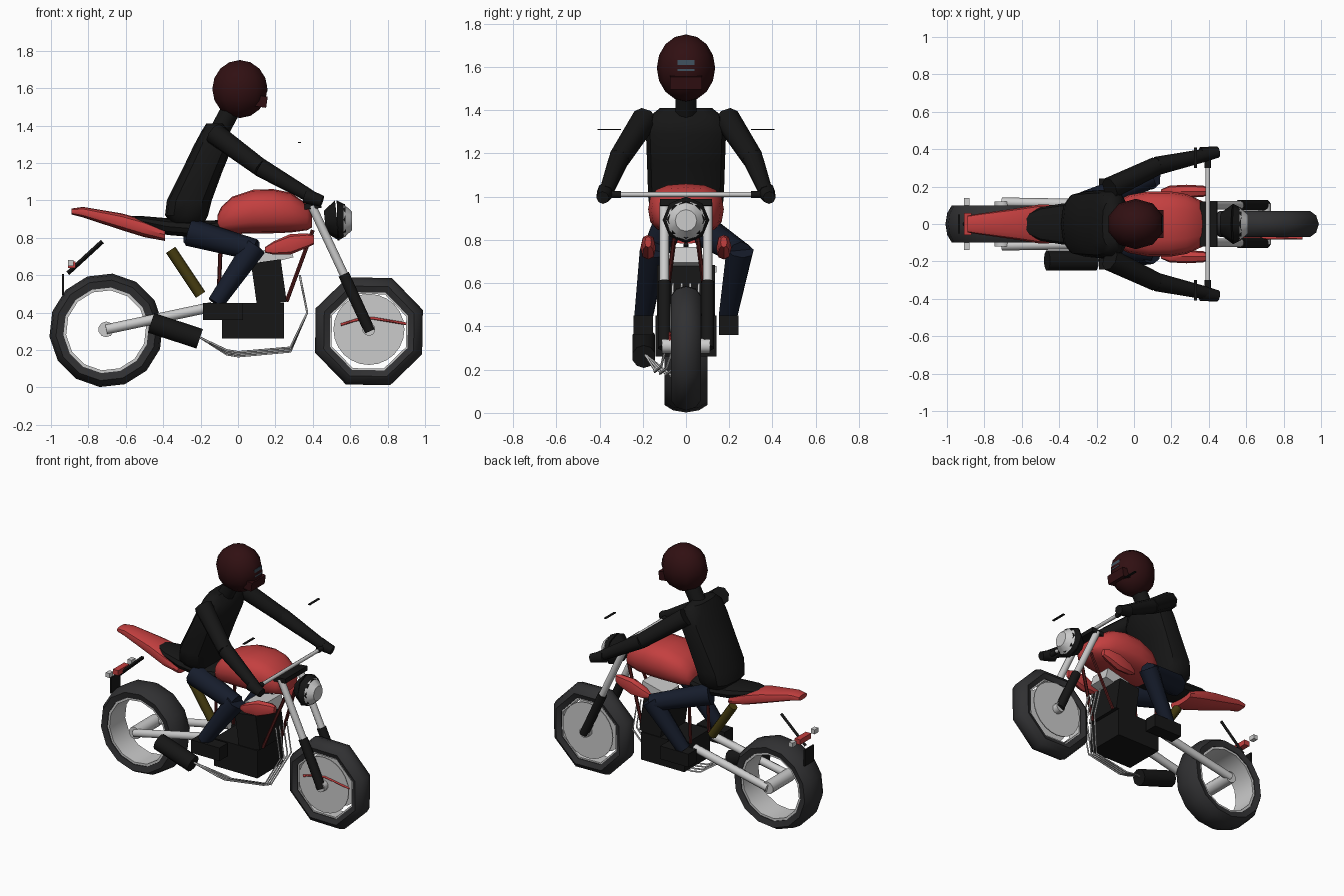
import bpy, bmesh
from math import sin, cos, pi, radians, copysign
from mathutils import Vector, Matrix


def material(name, rgb):
    m = bpy.data.materials.new(name)
    m.diffuse_color = (*rgb, 1)
    return m


RED = material("red_paint", (0.55, 0.05, 0.05))
BLACK = material("black", (0.008, 0.008, 0.008))
RUBBER = material("rubber", (0.03, 0.03, 0.032))
NAVY = material("navy", (0.008, 0.012, 0.025))
MAROON = material("maroon", (0.03, 0.005, 0.006))
FRAME = material("frame_red", (0.08, 0.01, 0.01))
OLIVE = material("spring", (0.06, 0.045, 0.005))
GLASS = material("visor_tint", (0.05, 0.08, 0.11))


def finish(name, bm, mat=None, angle=40):
    bmesh.ops.recalc_face_normals(bm, faces=bm.faces)
    me = bpy.data.meshes.new(name)
    bm.to_mesh(me)
    bm.free()
    ob = bpy.data.objects.new(name, me)
    bpy.context.collection.objects.link(ob)
    if mat:
        me.materials.append(mat)
    if angle:
        bpy.ops.object.select_all(action='DESELECT')
        ob.select_set(True)
        bpy.context.view_layer.objects.active = ob
        bpy.ops.object.shade_smooth_by_angle(angle=radians(angle))
    return ob


def skin(bm, rings, closed=False, caps=True):
    n = len(rings[0])
    rows = [[bm.verts.new(p) for p in r] for r in rings]
    for k in range(len(rows) if closed else len(rows) - 1):
        a, b = rows[k], rows[(k + 1) % len(rows)]
        for i in range(n):
            j = (i + 1) % n
            bm.faces.new((a[i], a[j], b[j], b[i]))
    if caps and not closed:
        bm.faces.new(rows[0])
        bm.faces.new(rows[-1])


def loft(name, rings, mat, axis='X', n=12, p=0.8, y=0):
    """Rounded sections; ring = (station, centre, half height, half width)."""
    def pt(s, c, h, w, a):
        u = copysign(abs(cos(a)) ** p, cos(a)) * h + c
        v = copysign(abs(sin(a)) ** p, sin(a)) * w + y
        return (s, v, u) if axis == 'X' else (u, v, s)
    bm = bmesh.new()
    skin(bm, [[pt(*r, 2 * pi * i / n) for i in range(n)] for r in rings])
    return finish(name, bm, mat)


def rod(name, a, b, r1, r2=None, mat=None, n=10):
    a, b = Vector(a), Vector(b)
    d = b - a
    m = Matrix.Translation((a + b) / 2) @ d.to_track_quat('Z', 'Y').to_matrix().to_4x4()
    bm = bmesh.new()
    bmesh.ops.create_cone(bm, cap_ends=True, segments=n, radius1=r1,
                          radius2=r1 if r2 is None else r2, depth=d.length, matrix=m)
    return finish(name, bm, mat, 46)


def box(name, c, size, mat=None, tilt=0):
    bm = bmesh.new()
    m = Matrix.Translation(c) @ Matrix.Rotation(radians(tilt), 4, 'Y') @ Matrix.Diagonal((*size, 1))
    bmesh.ops.create_cube(bm, size=1, matrix=m)
    return finish(name, bm, mat, 0)


def wheel(name, cx, cz, profile, n, off, mat=None):
    """Spin a (radius, y) loop about the axle."""
    bm = bmesh.new()
    skin(bm, [[(cx + r * cos(a), y, cz + r * sin(a)) for r, y in profile]
              for a in (2 * pi * (i + off) / n for i in range(n))], closed=True)
    return finish(name, bm, mat, 46)


def tube(name, pts, r, mat=None):
    cu = bpy.data.curves.new(name, 'CURVE')
    cu.dimensions = '3D'
    cu.bevel_depth = r
    cu.bevel_resolution = 0
    s = cu.splines.new('POLY')
    s.points.add(len(pts) - 1)
    for q, p in zip(s.points, pts):
        q.co = (*p, 1)
    ob = bpy.data.objects.new(name, cu)
    bpy.context.collection.objects.link(ob)
    if mat:
        cu.materials.append(mat)


# Wheels
wheel("rear_tyre", -0.705, 0.305, [(0.23, -0.09), (0.27, -0.1), (0.295, -0.06), (0.305, 0),
      (0.295, 0.06), (0.27, 0.1), (0.23, 0.09)], 14, 0.25, RUBBER)
wheel("rear_rim", -0.705, 0.305, [(0.215, -0.085), (0.235, -0.085), (0.235, 0.085), (0.215, 0.085)], 14, 0.25)
wheel("front_tyre", 0.70, 0.30, [(0.225, -0.055), (0.26, -0.07), (0.295, -0.045), (0.31, 0),
      (0.295, 0.045), (0.26, 0.07), (0.225, 0.055)], 8, 0.48, RUBBER)
wheel("front_rim", 0.70, 0.30, [(0.215, -0.05), (0.23, -0.05), (0.23, 0.05), (0.215, 0.05)], 8, 0.48)
rod("rear_hub", (-0.705, -0.12, 0.31), (-0.705, 0.12, 0.31), 0.042)
rod("front_axle", (0.7, -0.11, 0.31), (0.7, 0.11, 0.31), 0.035)
for s in (-1, 1):
    rod("brake_disc", (0.7, s * 0.062, 0.31), (0.7, s * 0.068, 0.31), 0.19, n=24)
tube("front_guard", [(0.55, -0.075, 0.335), (0.63, -0.075, 0.36), (0.72, -0.075, 0.37),
                     (0.9, -0.075, 0.34)], 0.007, RED)

# Mirrored chassis parts
for s in (-1, 1):
    y = s * 0.1
    rod("fork_tube", (0.395, y, 0.97), (0.58, y, 0.575), 0.023)
    rod("fork_lower", (0.565, y, 0.605), (0.705, y, 0.30), 0.03, mat=BLACK)
    rod("swingarm", (-0.705, s * 0.115, 0.31), (-0.14, s * 0.105, 0.43), 0.027, n=8)
    rod("down_tube", (0.40, s * 0.05, 0.84), (0.26, s * 0.1, 0.46), 0.011, mat=FRAME, n=6)
    rod("seat_tube", (-0.09, y, 0.83), (-0.105, y, 0.45), 0.011, mat=FRAME, n=6)
    box("mirror", (0.33, s * 0.355, 1.31), (0.016, 0.11, 0.005), BLACK)
    box("indicator", (-0.895, s * 0.12, 0.665), (0.03, 0.04, 0.03))
    rod("grip", (0.395, s * 0.3, 1.01), (0.395, s * 0.405, 1.01), 0.017, mat=BLACK, n=8)
    loft("tank_shroud", [(0.145, 0.735, 0.015, 0.01), (0.19, 0.745, 0.035, 0.03),
         (0.28, 0.765, 0.055, 0.035), (0.37, 0.785, 0.038, 0.03), (0.405, 0.79, 0.025, 0.015)],
         RED, n=8, y=s * 0.175)
rod("handlebar", (0.395, -0.38, 1.01), (0.395, 0.38, 1.01), 0.012, n=8)
box("triple_clamp", (0.40, 0, 0.97), (0.09, 0.24, 0.03), BLACK, -5)
rod("shock", (-0.36, 0, 0.735), (-0.2, 0, 0.495), 0.03, mat=OLIVE, n=8)

# Headlight
rod("headlight_shell", (0.465, 0, 0.885), (0.53, 0, 0.892), 0.06, 0.108, BLACK, 8)
rod("headlight_rim", (0.53, 0, 0.892), (0.575, 0, 0.893), 0.108, 0.085, BLACK, 8)
rod("headlight_lens", (0.565, 0, 0.89), (0.61, 0, 0.89), 0.09, 0.05, n=12)

# Bodywork
loft("tank", [(-0.11, 0.875, 0.045, 0.09), (-0.09, 0.895, 0.07, 0.125), (-0.03, 0.92, 0.1, 0.155),
     (0.08, 0.94, 0.117, 0.175), (0.19, 0.942, 0.118, 0.175), (0.28, 0.935, 0.107, 0.16),
     (0.37, 0.91, 0.07, 0.12), (0.395, 0.9, 0.045, 0.08)], RED, n=16, p=0.75)
loft("tail", [(-0.89, 0.94, 0.016, 0.045), (-0.83, 0.937, 0.028, 0.055), (-0.62, 0.885, 0.045, 0.085),
     (-0.5, 0.85, 0.047, 0.105), (-0.39, 0.815, 0.032, 0.1)], RED, p=0.7)
loft("seat", [(-0.58, 0.905, 0.012, 0.05), (-0.5, 0.885, 0.03, 0.09), (-0.38, 0.86, 0.045, 0.11),
     (-0.2, 0.845, 0.045, 0.12), (-0.09, 0.86, 0.035, 0.1)], BLACK)
rod("plate_bracket", (-0.91, 0, 0.61), (-0.725, 0, 0.78), 0.012, mat=BLACK, n=4)
box("plate", (-0.935, 0, 0.55), (0.01, 0.1, 0.11), BLACK)
box("tail_light", (-0.89, 0, 0.655), (0.04, 0.12, 0.035), RED)

# Engine and exhaust
box("crankcase", (0.08, 0, 0.355), (0.33, 0.28, 0.19), BLACK)
box("cylinder_block", (0.165, 0, 0.56), (0.16, 0.27, 0.23), BLACK, -8)
box("cylinder_head", (0.2, 0, 0.71), (0.18, 0.15, 0.075), None, -14)
for i in range(4):
    y, d = -0.07 - 0.025 * i, 0.008 * i
    tube("exhaust_pipe", [(0.33, 0.06 - 0.04 * i, 0.6), (0.37, 0.05 - 0.04 * i, 0.4),
         (0.28, y + 0.03, 0.19 + d), (0.0, y, 0.165 + d), (-0.06, y, 0.175 + d),
         (-0.21, -0.19, 0.27)], 0.006)
rod("muffler", (-0.465, -0.195, 0.345), (-0.205, -0.195, 0.26), 0.055, mat=BLACK)

# Rider
loft("torso", [(0.88, -0.27, 0.09, 0.13), (0.92, -0.275, 0.115, 0.165), (1.0, -0.26, 0.12, 0.175),
     (1.15, -0.195, 0.11, 0.18), (1.29, -0.133, 0.105, 0.185), (1.37, -0.12, 0.075, 0.17),
     (1.41, -0.125, 0.045, 0.12)], BLACK, 'Z', 12, 0.75)
rod("neck", (-0.1, 0, 1.37), (-0.03, 0, 1.5), 0.052, mat=BLACK)
bm = bmesh.new()
bmesh.ops.create_uvsphere(bm, u_segments=10, v_segments=8, radius=1,
                          matrix=Matrix.Translation((0.01, 0, 1.595)) @ Matrix.Diagonal((0.155, 0.135, 0.155, 1)))
finish("helmet", bm, MAROON)
box("helmet_chin", (0.115, 0, 1.53), (0.08, 0.15, 0.06), MAROON, 8)
box("visor", (0.14, 0, 1.605), (0.03, 0.08, 0.05), GLASS, -5)
for s in (-1, 1):
    shoulder, elbow, wrist = (-0.13, s * 0.19, 1.36), (0.12, s * 0.31, 1.175), (0.39, s * 0.37, 1.02)
    rod("upper_arm", shoulder, elbow, 0.06, 0.05, BLACK, 8)
    rod("forearm", elbow, wrist, 0.05, 0.034, BLACK, 8)
    rod("glove", (0.36, s * 0.37, 1.025), (0.45, s * 0.385, 0.995), 0.042, 0.03, BLACK, 8)
    knee = (0.09, -0.15 if s < 0 else 0.25, 0.735)
    ankle = (-0.12, s * 0.195, 0.45)
    rod("thigh", (-0.26, s * 0.1, 0.83), knee, 0.075, 0.058, NAVY, 8)
    rod("shin", (knee[0], knee[1], knee[2] + 0.02), ankle, 0.065, 0.045, NAVY, 8)
    box("boot", (-0.08, s * 0.197, 0.405), (0.215, 0.09, 0.09), BLACK)
